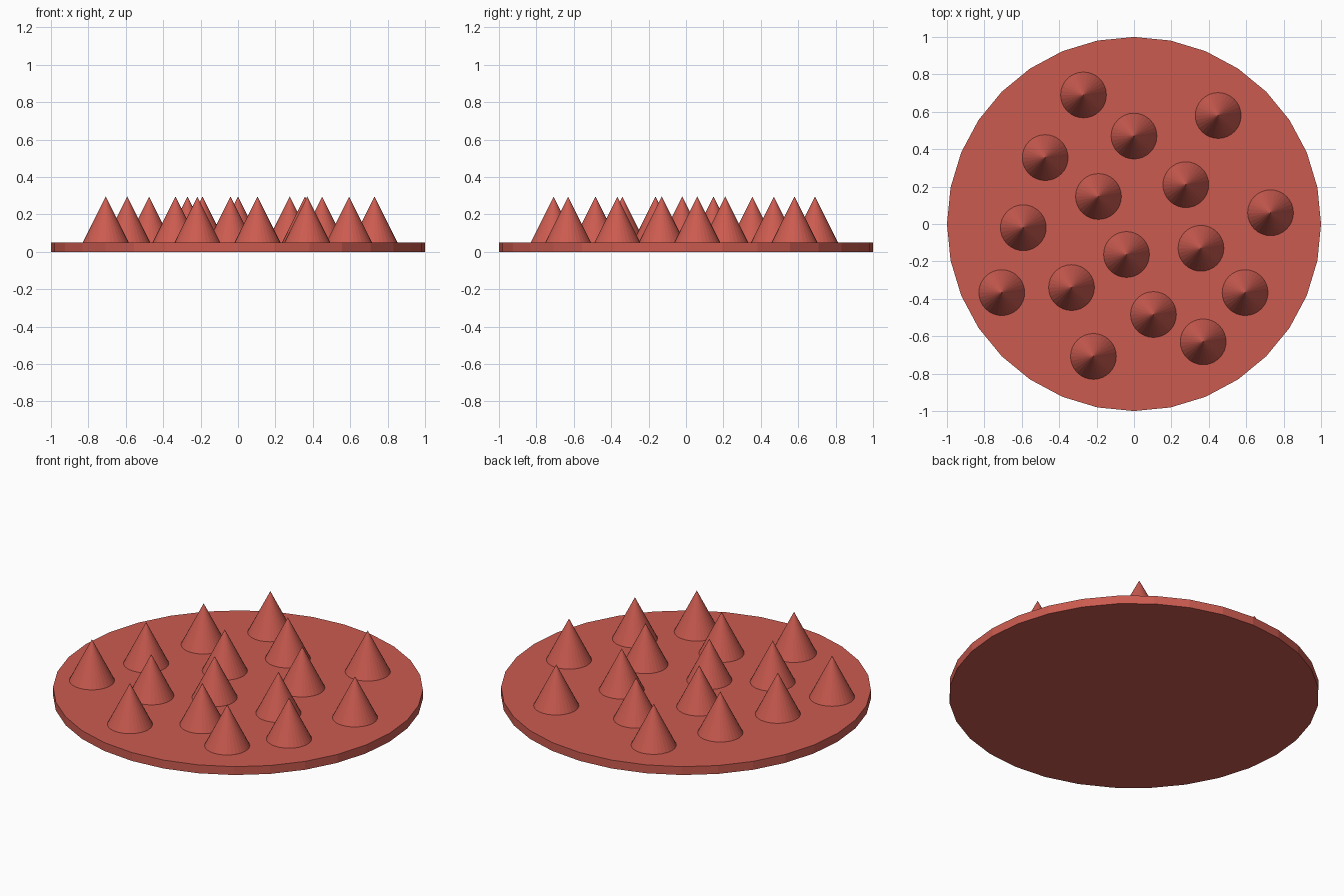
import bpy

if "Cube" in bpy.data.objects:
    bpy.data.objects.remove(bpy.data.objects["Cube"])

red = bpy.data.materials.new("brick red")
red.diffuse_color = (0.60, 0.105, 0.08, 1)
red.use_nodes = True
red.node_tree.nodes["Principled BSDF"].inputs["Base Color"].default_value = red.diffuse_color

# Flat round base, 32 sides
bpy.ops.mesh.primitive_cylinder_add(vertices=32, radius=1.0, depth=0.05, location=(0, 0, 0.025))
base = bpy.context.object
base.name = "base_disc"
base.data.materials.append(red)

# Cone spikes scattered over the base, slightly sunk into it
spots = [(-0.27, 0.69), (0, 0.47), (0.45, 0.58), (-0.475, 0.355),
         (-0.19, 0.147), (0.277, 0.21), (0.73, 0.06), (-0.592, -0.02),
         (-0.04, -0.163), (0.358, -0.13), (-0.707, -0.367), (-0.334, -0.34),
         (0.104, -0.484), (0.594, -0.367), (0.37, -0.63), (-0.217, -0.708)]
for i, (x, y) in enumerate(spots):
    bpy.ops.mesh.primitive_cone_add(vertices=32, radius1=0.125, radius2=0, depth=0.25,
                                    location=(x, y, 0.17))
    spike = bpy.context.object
    spike.name = f"spike_{i + 1}"
    spike.data.materials.append(red)
